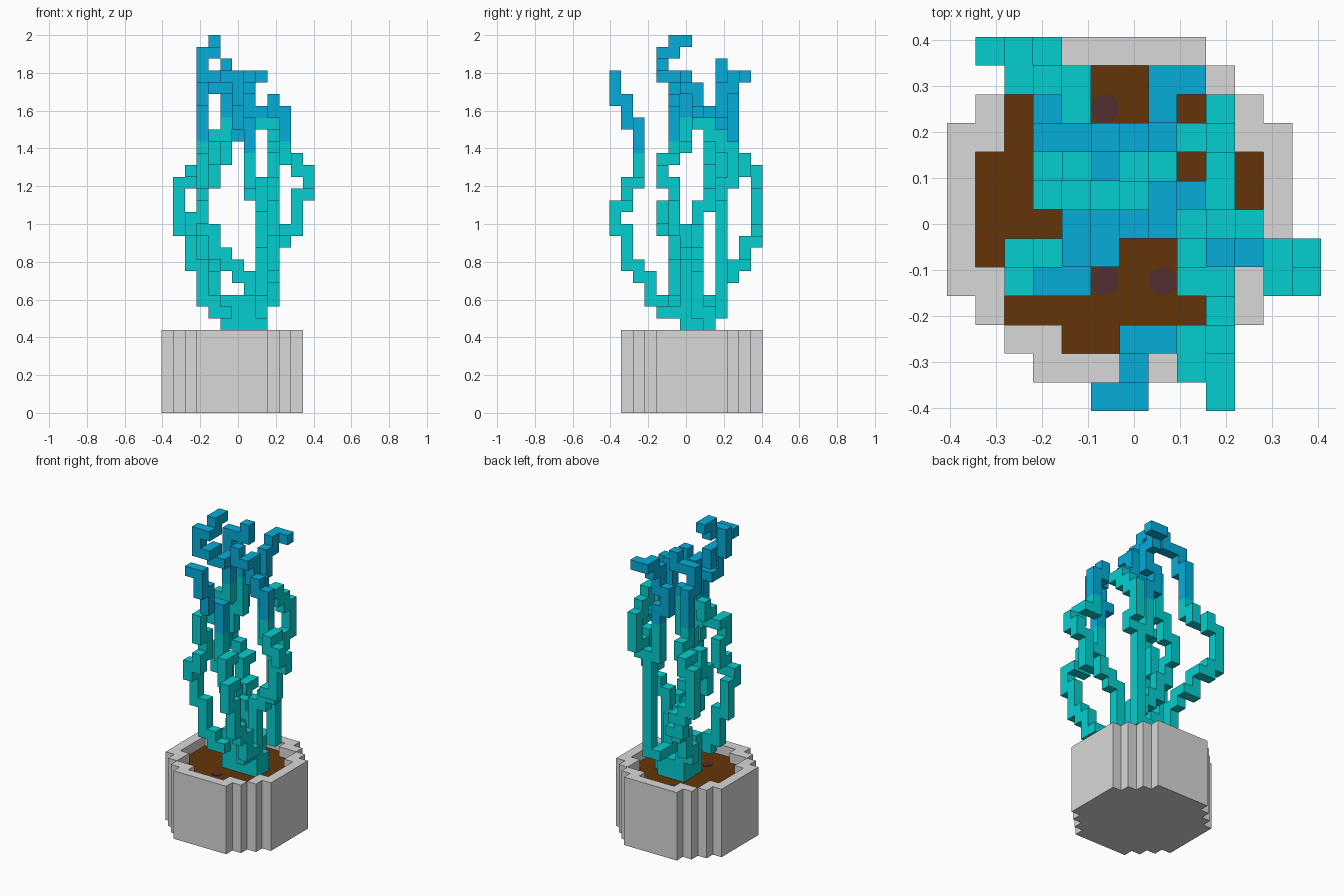
import bpy, bmesh
from mathutils import Vector

cube = bpy.data.objects.get("Cube")
if cube:
    bpy.data.objects.remove(cube, do_unlink=True)

U = 0.0625            # block size
OFF = -6.5 * U        # x / y start of the block grid


def material(name, rgb):
    """Flat material from an sRGB colour in 0-255."""
    lin = [((c / 255 + 0.055) / 1.055) ** 2.4 for c in rgb] + [1.0]
    m = bpy.data.materials.new(name)
    m.use_nodes = True
    m.diffuse_color = lin
    bsdf = m.node_tree.nodes["Principled BSDF"]
    bsdf.inputs["Base Color"].default_value = lin
    bsdf.inputs["Roughness"].default_value = 0.9
    return m


GREY = material("pot grey", (216, 216, 216))
BROWN = material("soil brown", (100, 53, 8))
PURPLE = material("dark pebble", (82, 46, 48))
TEAL = material("teal stem", (3, 207, 207))
BLUE = material("blue tip", (3, 174, 218))


def link(name, bm, mats):
    """Turn a bmesh into a linked object."""
    mesh = bpy.data.meshes.new(name)
    bm.to_mesh(mesh)
    bm.free()
    for m in mats:
        mesh.materials.append(m)
    obj = bpy.data.objects.new(name, mesh)
    bpy.context.collection.objects.link(obj)
    return obj


def block_object(name, cells, mats, rule):
    """Skin a set of grid cells; rule(cell, direction) picks the material."""
    bm = bmesh.new()
    for cell in cells:
        for axis in range(3):
            for sign in (-1, 1):
                d, a, b = Vector(), Vector(), Vector()
                d[axis], a[(axis + 1) % 3], b[(axis + 2) % 3] = sign, sign, 1
                if tuple(int(c) for c in Vector(cell) + d) in cells:
                    continue
                mid = Vector(cell) + (Vector((1, 1, 1)) + d) / 2
                quad = [(mid + a * s / 2 + b * t / 2) * U + Vector((OFF, OFF, 0))
                        for s, t in ((-1, -1), (1, -1), (1, 1), (-1, 1))]
                face = bm.faces.new([bm.verts.new(p) for p in quad])
                face.material_index = rule(cell, d)
    bmesh.ops.remove_doubles(bm, verts=bm.verts, dist=0.001)
    bmesh.ops.dissolve_limit(bm, angle_limit=0.01, verts=bm.verts,
                             edges=bm.edges, delimit={'MATERIAL'})
    return link(name, bm, mats)


def disc(half_widths):
    """Stepped round plan; half widths run from the middle row outwards."""
    return {(x, y) for r, w in enumerate(half_widths)
            for y in (7 + r, 6 - r) for x in range(6 - w, 6 + w)}


# Pot with a sunken soil bed
outer = disc((6, 6, 6, 5, 4, 3))
bed = disc((5, 5, 4, 4, 2))
pot = {(x, y, z) for x, y in outer for z in range(7)
       if z < 6 or (x, y) not in bed}
block_object("pot", pot, [GREY, BROWN],
             lambda c, d: int(d.z > 0 and c[2] == 5))

# Pebbles lying in the soil
for n, (x, y) in enumerate(((5, 10), (5, 4), (7, 4))):
    bm = bmesh.new()
    bmesh.ops.create_cone(bm, cap_ends=True, segments=12, radius1=U / 2,
                          radius2=U / 2, depth=0.004)
    pebble = link(f"pebble_{n + 1}", bm, [PURPLE])
    pebble.location = ((x + 0.5) * U + OFF, (y + 0.5) * U + OFF, 6 * U + 0.001)

# Root clump, with a low ridge on its front row
root = {(x, y, z) for x in range(5, 9) for y in range(6, 9)
        for z in range(6, 10) if (x, y) != (8, 8) and (z < 8 or y == 6)}
block_object("root", root, [TEAL], lambda c, d: 0)


def stem(name, blue_from, *points):
    """Stair-stepped stem through the points, blue from a given height up."""
    cells = {points[0]}
    for p, q in zip(points, points[1:]):
        # One block at a time, spreading the steps of each axis evenly
        steps = sorted(((k + 0.5) / abs(q[ax] - p[ax]), order, ax)
                       for order, ax in enumerate((1, 0, 2))
                       for k in range(abs(q[ax] - p[ax])))
        cur = list(p)
        for _, _, ax in steps:
            cur[ax] += 1 if q[ax] > p[ax] else -1
            cells.add(tuple(cur))
    block_object(name, cells, [TEAL, BLUE],
                 lambda c, d: int(c[2] >= blue_from))


# Front stem, bowing out low and again at its tip
stem("front_stem", 22, (8, 5, 8), (9, 3, 10), (9, 2, 12), (9, 1, 13),
     (9, 1, 15), (9, 0, 15), (9, 0, 17), (8, 1, 18), (8, 1, 19), (7, 2, 19),
     (7, 2, 24))
stem("front_tip", 22, (6, 2, 24), (6, 1, 24), (6, 1, 26), (6, 0, 26),
     (6, 0, 28), (5, 0, 28))

# Left stem with its wide loop
stem("left_stem", 23, (8, 6, 10), (8, 6, 13), (9, 6, 14), (10, 6, 15),
     (11, 5, 16), (11, 5, 18), (12, 5, 18), (12, 4, 20), (11, 4, 21),
     (10, 5, 21), (10, 5, 25), (9, 5, 26))

# Front right stem, and the crown it carries to the highest tip
stem("front_right_stem", 25, (5, 5, 8), (4, 5, 8), (3, 5, 11), (3, 5, 12),
     (2, 5, 13), (2, 5, 14), (2, 4, 16), (3, 4, 16), (3, 5, 18), (3, 4, 20),
     (3, 4, 21), (4, 6, 22), (5, 6, 24))
stem("crown", 25, (5, 6, 25), (5, 6, 27), (5, 5, 27), (4, 5, 28), (3, 4, 28),
     (3, 4, 30), (4, 4, 30), (4, 5, 31), (4, 6, 31))

# Back right stem
stem("back_right_stem", 23, (5, 8, 8), (4, 8, 8), (4, 9, 10), (4, 10, 12),
     (3, 11, 13), (2, 12, 15), (1, 12, 16), (1, 12, 19), (2, 12, 19),
     (3, 10, 22), (3, 10, 26))
stem("back_right_tip", 23, (3, 9, 26), (3, 9, 28), (5, 9, 28), (5, 9, 29))

# Tall back stem forking near the top
stem("back_stem", 22, (7, 8, 8), (8, 9, 9), (8, 9, 18), (7, 9, 18),
     (7, 9, 22), (6, 9, 25), (7, 9, 26), (7, 10, 28), (8, 11, 28))
stem("back_left_stem", 25, (9, 9, 18), (9, 10, 20), (9, 10, 22), (9, 7, 24),
     (7, 7, 25), (7, 7, 27), (6, 6, 28))

# Inner stem
stem("inner_stem", 25, (7, 7, 8), (7, 7, 11), (6, 7, 12), (4, 7, 14),
     (3, 7, 16), (3, 8, 18), (4, 8, 20), (5, 8, 22), (5, 8, 25))
